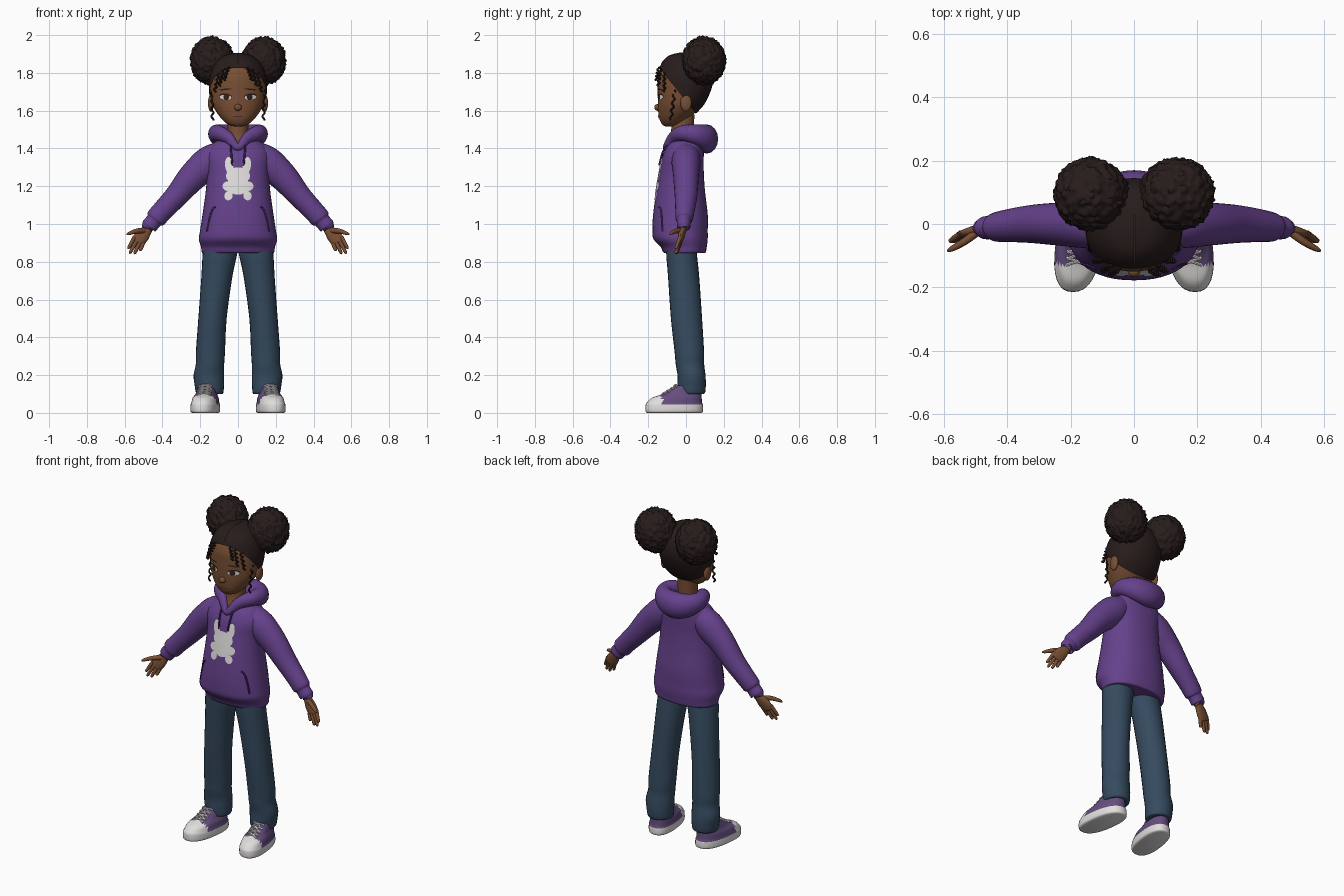
import bpy, bmesh, math
from mathutils import Vector, Matrix, noise
from mathutils.bvhtree import BVHTree

if "Cube" in bpy.data.objects:
    bpy.data.objects.remove(bpy.data.objects["Cube"])


def material(name, rgb):
    m = bpy.data.materials.new(name)
    m.use_nodes = True
    m.diffuse_color = (*rgb, 1)
    m.node_tree.nodes["Principled BSDF"].inputs["Base Color"].default_value = (*rgb, 1)
    return m


HOODIE = material("hoodie purple", (.13, .053, .26))
SEAM = material("dark purple", (.05, .02, .1))
DENIM = material("denim blue", (.036, .07, .115))
SKIN = material("brown skin", (.19, .078, .034))
HAIR = material("black brown hair", (.02, .012, .011))
WHITE = material("off white", (.75, .73, .72))
CANVAS = material("shoe purple", (.13, .075, .21))
LIP = material("lip", (.2, .06, .042))
IRIS = material("iris brown", (.035, .015, .008))


def finish(name, bm, *mats, recalc=True):
    if recalc:
        bmesh.ops.recalc_face_normals(bm, faces=bm.faces)
    me = bpy.data.meshes.new(name)
    for f in bm.faces:
        f.smooth = True
    bm.to_mesh(me)
    bm.free()
    me.set_sharp_from_angle(angle=math.radians(50))
    for m in mats:
        me.materials.append(m)
    ob = bpy.data.objects.new(name, me)
    bpy.context.collection.objects.link(ob)
    return ob


def smooth_path(pts, steps, closed):
    """Catmull-Rom through rows of any length."""
    n, out = len(pts), []
    get = lambda i: pts[i % n] if closed else pts[max(0, min(n - 1, i))]
    for i in range(n if closed else n - 1):
        a, b, c, d = (get(i + k) for k in (-1, 0, 1, 2))
        for s in range(steps):
            t = s / steps
            out.append([.5 * (2 * q + (r - p) * t + (2 * p - 5 * q + 4 * r - w) * t * t
                              + (3 * q - p - 3 * r + w) * t ** 3) for p, q, r, w in zip(a, b, c, d)])
    return out if closed else out + [list(pts[-1])]


def tube(bm, pts, ref=(0, 1, 0), sides=16, steps=4, closed=False, power=2.0):
    """Sweep of rows (x, y, z, radius_u, radius_v); ref None keeps rings level."""
    rows = smooth_path(pts, steps, closed)
    n, rings = len(rows), []
    for i, (x, y, z, ru, rv) in enumerate(rows):
        u, v = Vector((1, 0, 0)), Vector((0, 1, 0))
        if ref:
            nxt = rows[(i + 1) % n if closed else min(i + 1, n - 1)]
            prv = rows[i - 1 if closed else max(i - 1, 0)]
            t = (Vector(nxt[:3]) - Vector(prv[:3])).normalized()
            u = Vector(ref).cross(t).normalized()
            v = t.cross(u)
        ring = []
        for j in range(sides):
            c, s = math.cos(math.tau * j / sides), math.sin(math.tau * j / sides)
            c, s = (math.copysign(abs(k) ** (2 / power), k) for k in (c, s))
            ring.append(bm.verts.new(Vector((x, y, z)) + u * c * ru + v * s * rv))
        rings.append(ring)
    for i in range(n if closed else n - 1):
        a, b = rings[i], rings[(i + 1) % n]
        for j in range(sides):
            k = (j + 1) % sides
            bm.faces.new((a[j], a[k], b[k], b[j]))
    if not closed:
        bm.faces.new(rings[0][::-1])
        bm.faces.new(rings[-1])
    return bm


def loft(rows, **kw):
    """Level rings from rows (centre_x, half_width, front_y, back_y, z)."""
    return tube(bmesh.new(), [(x, (f + b) / 2, z, w, (b - f) / 2) for x, w, f, b, z in rows], ref=None, **kw)


def flip(pts, s):
    return [(s * p[0], *p[1:]) for p in pts]


def tree(ob):
    return BVHTree.FromPolygons([v.co for v in ob.data.vertices], [p.vertices[:] for p in ob.data.polygons])


def front_point(bvh, x, z, lift):
    hit = bvh.ray_cast(Vector((x, -1, z)), Vector((0, 1, 0)))[0]
    return Vector((x, (hit.y if hit else 0) - lift, z))


def patch(name, bvh, mat, ellipses, lift):
    """Thin ellipses (x, z, rx, rz, tilt) laid on the front of a surface."""
    bm = bmesh.new()
    for cx, cz, rx, rz, tilt in ellipses:
        rot, rings = Matrix.Rotation(tilt, 2), []
        for k in (.02, .35, .7, 1):
            ring = []
            for j in range(20):
                a = math.tau * j / 20
                p = rot @ Vector((rx * k * math.cos(a), rz * k * math.sin(a)))
                ring.append(bm.verts.new(front_point(bvh, cx + p.x, cz + p.y, lift)))
            rings.append(ring)
        bm.faces.new(rings[0])
        for a, b in zip(rings, rings[1:]):
            for j in range(20):
                k = (j + 1) % 20
                bm.faces.new((a[j], b[j], b[k], a[k]))
    return finish(name, bm, mat, recalc=False)


def ball(name, centre, size, mat):
    bm = bmesh.new()
    bmesh.ops.create_uvsphere(bm, u_segments=20, v_segments=12, radius=1)
    bmesh.ops.transform(bm, verts=bm.verts, matrix=Matrix.Translation(centre) @ Matrix.Diagonal((*size, 1)))
    return finish(name, bm, mat)


# Hoodie body, hood and front details
torso = finish("hoodie_body", loft([
    (0, .165, -.09, .08, .85), (0, .19, -.118, .103, .848), (0, .196, -.135, .11, .88),
    (0, .207, -.172, .115, .92), (0, .2, -.178, .115, .97), (0, .188, -.174, .115, 1.05),
    (0, .17, -.157, .1, 1.18), (0, .164, -.14, .094, 1.28), (0, .17, -.125, .094, 1.36),
    (0, .14, -.095, .094, 1.42), (0, .08, -.06, .08, 1.455), (0, .03, -.03, .04, 1.46)],
    sides=48, power=2.25), HOODIE)
half = [(.05, -.07, 1.455, .026, .032), (.1, -.02, 1.48, .04, .042),
        (.113, .045, 1.475, .045, .052), (.07, .095, 1.46, .055, .068)]
hood_path = [(0, -.105, 1.405, .018, .02)] + half + [(0, .11, 1.45, .06, .077)] + flip(half[::-1], -1)
finish("hood", tube(bmesh.new(), hood_path, ref=(0, 0, 1), closed=True, steps=6), HOODIE)
body = tree(torso)
patch("rabbit_patch", body, WHITE, [e for s in (-1, 1) for e in (
    (s * .046, 1.31, .023, .045, -s * .12), (s * .05, 1.15, .022, .025, s * .3), (s * .055, 1.2, .027, .025, 0))]
    + [(0, 1.255, .064, .045, 0), (0, 1.205, .06, .05, 0)], .004)
for s, side in ((1, "left"), (-1, "right")):
    seam = [front_point(body, s * (.12 + .045 * t), 1.09 - .13 * t * t, 0) for t in (0, .25, .5, .75, 1)]
    finish(side + "_pocket_seam", tube(bmesh.new(), [(*p, .005, .005) for p in seam], sides=8), SEAM)
    cord = [front_point(body, s * x, z, .008) for x, z in ((.038, 1.43), (.036, 1.38), (.03, 1.31))]
    finish(side + "_drawstring", tube(bmesh.new(), [(*p, .005, .005) for p in cord], sides=8), SEAM)

# Neck and head
finish("neck", loft([(0, .07, -.095, .03, 1.38), (0, .062, -.095, .04, 1.43), (0, .055, -.08, .04, 1.48),
                     (0, .055, -.075, .045, 1.58)]), SKIN)
head_rows = [(0, .02, -.11, -.06, 1.517), (0, .055, -.127, -.03, 1.528), (0, .09, -.142, .015, 1.56),
             (0, .122, -.148, .065, 1.605), (0, .141, -.149, .1, 1.65), (0, .148, -.15, .13, 1.72),
             (0, .143, -.148, .138, 1.78), (0, .118, -.125, .122, 1.84), (0, .075, -.085, .085, 1.88),
             (0, .02, -.03, .03, 1.895)]
head = finish("head", loft(head_rows, sides=40, power=2.1), SKIN)
face = tree(head)
ball("nose", (0, -.15, 1.617), (.02, .018, .018), SKIN)
patch("mouth", face, LIP, [(0, 1.567, .028, .008, 0)], .003)
patch("mouth_line", face, IRIS, [(0, 1.568, .026, .0015, 0)], .005)

# Hair cap trimmed along the hairline, with a parting
bm = loft(head_rows, sides=40, power=2.1)
bmesh.ops.transform(bm, verts=bm.verts, matrix=Matrix.Diagonal((1.04, 1.05, 1.05, 1)), space=Matrix.Translation((0, 0, -1.7)))
bmesh.ops.bisect_plane(bm, geom=bm.verts[:] + bm.edges[:] + bm.faces[:], plane_co=(0, -.14, 1.825),
                       plane_no=(0, 1.25, 1), clear_inner=True)
cap = finish("hair_cap", bm, HAIR)
top = tree(cap)
part = [top.ray_cast(Vector((.001, -.13 + .02 * i, 3)), Vector((0, 0, -1)))[0] for i in range(9)]
finish("hair_parting", tube(bmesh.new(), [(*p, .003, .002) for p in part if p], ref=(1, 0, 0), sides=6), SKIN)


def curl(bm, start, end, turns, amp):
    a, b, n = Vector(start), Vector(end), turns * 6
    pts = []
    for i in range(n + 1):
        p = a.lerp(b, i / n) + amp * Vector((math.cos(i * math.tau / 6), math.sin(i * math.tau / 6), 0))
        pts.append((*p, .005, .005))
    tube(bm, pts, sides=6, steps=2)


for s, side in ((1, "left"), (-1, "right")):
    # Eyes, brows and ears
    x = s * .066
    patch(side + "_eye_lashes", face, HAIR, [(x, 1.674, .034, .018, s * .1)], .002)
    patch(side + "_eye_white", face, WHITE, [(x, 1.671, .031, .013, s * .1)], .004)
    patch(side + "_iris", face, IRIS, [(x - s * .004, 1.672, .016, .015, 0)], .006)
    patch(side + "_eyebrow", face, HAIR, [(x, 1.713, .032, .004, -s * .1)], .003)
    ball(side + "_ear", (s * .143, .0, 1.64), (.016, .03, .045), SKIN)

    # Curly bun and loose curls
    bm = bmesh.new()
    bmesh.ops.create_icosphere(bm, subdivisions=5, radius=1)
    for v in bm.verts:
        near = noise.voronoi(v.co * 5.5 + Vector((s, 0, 0)))[0][0]
        v.co *= 1.02 - .17 * min(near, .8)
    bmesh.ops.transform(bm, verts=bm.verts, matrix=Matrix.Translation((s * .137, .095, 1.864))
                        @ Matrix.Diagonal((.124, .122, .136, 1)))
    finish(side + "_hair_bun", bm, HAIR)
    bm = bmesh.new()
    for start, end in (((.05, -.145, 1.83), (.075, -.157, 1.76)), ((.075, -.135, 1.82), (.1, -.147, 1.73)),
                       ((.1, -.115, 1.8), (.125, -.115, 1.7)), ((.138, -.06, 1.71), (.135, -.08, 1.55))):
        curl(bm, (s * start[0], *start[1:]), (s * end[0], *end[1:]), 4, .006)
    finish(side + "_loose_curls", bm, HAIR)

    # Sleeve with gathered cuff
    finish(side + "_sleeve", tube(bmesh.new(), flip([
        (.08, 0, 1.385, .06, .065), (.15, 0, 1.33, .085, .076), (.24, 0, 1.25, .076, .068),
        (.325, 0, 1.15, .062, .06), (.395, -.005, 1.075, .056, .052), (.435, -.01, 1.03, .054, .046),
        (.445, -.011, 1.018, .043, .037), (.47, -.012, .988, .043, .036), (.472, -.012, .985, .03, .025)], s),
        sides=24), HOODIE)

    # Hand
    bm = tube(bmesh.new(), flip([(.45, -.01, 1.01, .024, .02), (.475, -.014, .975, .025, .018),
                                 (.505, -.024, .94, .037, .017), (.53, -.032, .908, .036, .013),
                                 (.535, -.034, .9, .028, .008)], s))
    for k, tip in ((.028, (.582, -.055, .868)), (.009, (.574, -.055, .843)),
                   (-.01, (.549, -.05, .841)), (-.028, (.518, -.045, .858))):
        base, tip = Vector((.525 + .8 * k, -.031, .915 + .6 * k)), Vector(tip)
        tube(bm, flip([(*base, .011, .011), (*base.lerp(tip, .5), .01, .01), (*base.lerp(tip, .9), .008, .008),
                       (*tip, .003, .003)], s), sides=10, steps=3)
    tube(bm, flip([(.495, -.025, .965, .016, .014), (.535, -.055, .963, .013, .012),
                   (.575, -.078, .95, .009, .009), (.59, -.085, .943, .003, .003)], s), sides=10)
    finish(side + "_hand", bm, SKIN)

    # Trouser leg
    finish(side + "_trouser_leg", loft(flip([
        (.15, .06, -.02, .08, .1), (.15, .072, -.042, .1, .105), (.152, .078, -.045, .105, .15),
        (.154, .081, -.045, .103, .2), (.148, .075, -.055, .096, .26), (.146, .077, -.06, .096, .32),
        (.135, .075, -.08, .085, .5), (.112, .082, -.095, .07, .72), (.095, .092, -.105, .057, .85),
        (.09, .09, -.1, .055, .92)], s), sides=24), DENIM)

    # Shoe: white sole and toe cap, purple upper
    bm = loft(flip([(.165, .064, -.205, .08, 0), (.165, .074, -.214, .09, .008), (.165, .074, -.214, .09, .04),
                    (.165, .07, -.207, .085, .055), (.165, .065, -.18, .083, .08), (.165, .055, -.125, .083, .1),
                    (.165, .048, -.075, .083, .13), (.165, .042, -.06, .08, .145)], s), sides=32, power=2.4)
    for f in bm.faces:
        c = f.calc_center_median()
        f.material_index = 1 if c.z < .045 or c.y < -.125 else 0
    for v in bm.verts:
        v.co.x -= s * .13 * v.co.y
    shoe = finish(side + "_shoe", bm, CANVAS, WHITE)
    shoe_top, bm = tree(shoe), bmesh.new()
    for i in range(4):
        y = -.118 + .02 * i
        for slant in (-.012, .012):
            line = []
            for t in (-1, -.5, 0, .5, 1):
                hit = shoe_top.ray_cast(Vector((s * (.165 - .13 * y) + t * .034, y + slant * t, 1)), Vector((0, 0, -1)))[0]
                if hit:
                    line.append((hit.x, hit.y, hit.z + .002, .005, .005))
            tube(bm, line, sides=6, steps=2)
    finish(side + "_laces", bm, WHITE)
